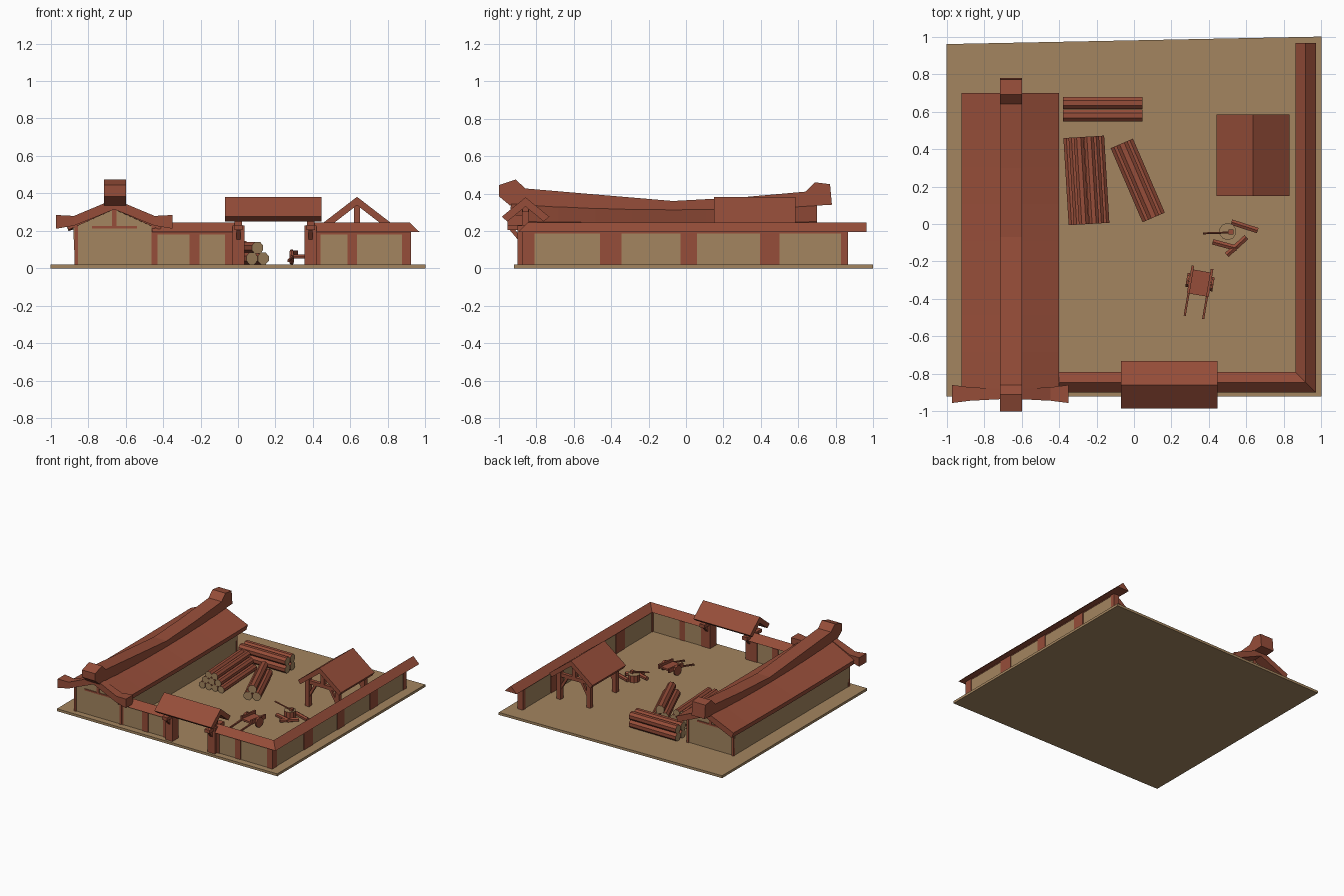
import bpy, bmesh, math
from mathutils import Vector, Matrix

if "Cube" in bpy.data.objects:
    bpy.data.objects.remove(bpy.data.objects["Cube"])


def material(name, rgb):
    m = bpy.data.materials.new(name)
    m.diffuse_color = (*rgb, 1)
    m.use_nodes = True
    m.node_tree.nodes["Principled BSDF"].inputs["Base Color"].default_value = m.diffuse_color
    return m


WOOD = material("red_brown_wood", (0.305, 0.075, 0.041))
TAN = material("tan_earth", (0.37, 0.235, 0.115))


def loft(name, rings, mat, closed=True):
    """Skin a series of equal rings and cap both ends."""
    bm = bmesh.new()
    vs = [[bm.verts.new(p) for p in r] for r in rings]
    n = len(rings[0])
    for a, b in zip(vs, vs[1:]):
        for i in range(n):
            j = (i + 1) % n
            bm.faces.new((a[i], a[j], b[j], b[i]))
    bm.faces.new(vs[0])
    bm.faces.new(vs[-1][::-1])
    bmesh.ops.recalc_face_normals(bm, faces=bm.faces)
    me = bpy.data.meshes.new(name)
    bm.to_mesh(me)
    bm.free()
    me.materials.append(mat)
    ob = bpy.data.objects.new(name, me)
    bpy.context.collection.objects.link(ob)
    return ob


def prism(name, profile, axis, a, b, mat=WOOD):
    """Extrude a 2D profile along an axis from a to b."""
    def put(p, t):
        return {'x': (t, *p), 'y': (p[0], t, p[1]), 'z': (*p, t)}[axis]
    return loft(name, [[put(p, t) for p in profile] for t in (a, b)], mat)


def box(name, x0, x1, y0, y1, z0, z1, mat=WOOD):
    return prism(name, [(x0, y0), (x1, y0), (x1, y1), (x0, y1)], 'z', z0, z1, mat)


def rod(name, p, q, r, sides=8, ends=None, mat=WOOD):
    """Round or square bar between two points; ends may have another colour."""
    p, q = Vector(p), Vector(q)
    rot = (q - p).to_track_quat('Z', 'Y')
    ring = [rot @ Vector((r * math.cos(t), r * math.sin(t), 0))
            for t in [2 * math.pi * (i + .5) / sides for i in range(sides)]]
    ob = loft(name, [[c + v for v in ring] for c in (p, q)], mat)
    if ends:
        ob.data.materials.append(ends)
        for f in ob.data.polygons:
            if len(f.vertices) == sides and (sides != 4):
                f.material_index = 1
    return ob


def gable(c, half, top, slope, t, cut=0.0):
    """Profile of a gabled roof slab; cut pulls the lower eave edge inwards."""
    low = top - half * slope
    i = half - cut
    return [(c - half, low), (c, top), (c + half, low),
            (c + i, top - i * slope - t), (c, top - t), (c - i, top - i * slope - t)]


# ground slab with a slightly skewed rear edge
prism("ground", [(-1, -.92), (1, -.92), (1, 1), (-1, .96)], 'z', 0, .02, TAN)

# longhouse body with pitched gables
CX = -.66
prism("longhouse_walls", [(-.87, .02), (-.45, .02), (-.44, .23), (CX, .325), (-.88, .23)],
      'y', -.87, .62, TAN)
for x in (-.873, -.462):
    for y in (-.877, .612):
        box("longhouse_corner_post", x, x + .018, y, y + .018, .02, .23)
for y in (-.876, .614):
    box("gable_king_post", CX - .012, CX + .012, y, y + .012, .22, .32)
    box("gable_tie_beam", -.78, -.54, y, y + .012, .212, .225)

# sagging longhouse roof
rings = []
for i in range(9):
    y = -.88 + 1.58 * i / 8
    s = .03 * (1 - ((y + .07) / .8) ** 2)
    rings.append([(x, y, z - s * k) for x, z, k in
                  ((-.92, .25, .2), (CX, .365, 1), (-.40, .25, .2),
                   (-.415, .205, .2), (CX, .315, 1), (-.905, .205, .2))])
loft("longhouse_roof", rings, WOOD)

# ridge beam with raised heads
prism("ridge_beam",
      [(-1, .445), (-.91, .475), (-.86, .427), (-.45, .392), (-.07, .36), (.3, .38),
       (.64, .41), (.69, .46), (.77, .45), (.78, .34), (.69, .335), (.64, .315),
       (.3, .30), (-.07, .29), (-.5, .31), (-.86, .335), (-.94, .335), (-1, .385)],
      'x', -.715, -.597)

# front bargeboards with flared ends
for s in (-1, 1):
    loft("bargeboard", [[(CX + s * d, -.907 + h, z1), (CX + s * d, -.907 - h, z1),
                         (CX + s * d, -.907 - h, z0), (CX + s * d, -.907 + h, z0)]
                        for d, z0, z1, h in ((0, .315, .37, .025), (.215, .228, .28, .036),
                                             (.31, .212, .285, .048))], WOOD)

# courtyard wall: plaster core, posts and top rails
box("front_wall_left", -.45, 0, -.868, -.825, .02, .2, TAN)
box("front_wall_right", .39, .918, -.868, -.825, .02, .2, TAN)
box("right_wall", .88, .918, -.868, .86, .02, .2, TAN)
for x0, x1 in ((-.45, -.43), (-.26, -.205), (-.07, -.03), (.42, .44), (.585, .635), (.885, .922)):
    box("front_wall_post", x0, x1, -.873, -.82, .02, .2)
for y0, y1 in ((-.873, -.81), (-.46, -.345), (-.03, .06), (.395, .5), (.83, .866)):
    box("right_wall_post", .875, .923, y0, y1, .02, .2)
for x0, x1 in ((-.45, 0), (.39, .92)):
    box("front_wall_rail", x0, x1, -.871, -.822, .182, .2)
box("right_wall_rail", .877, .921, -.87, .863, .187, .2)

# wall copings, mitred at the corner
W, LOW, TOP = .054, .193, .245
prism("wall_coping_left", [(-.845 - W, LOW), (-.845, TOP), (-.845 + W, LOW)], 'x', -.46, 0)
cop = [(-W, LOW), (0, TOP), (W, LOW)]
loft("wall_coping_right", [[(.39, -.845 + d, z) for d, z in cop],
                           [(.916 - d, -.845 + d, z) for d, z in cop],
                           [(.916 - d, .965, z) for d, z in cop]], WOOD)

# gatehouse
prism("gate_roof", gable(-.858, .127, .38, .82, .05, .03), 'x', -.07, .445)
for x0, x1 in ((-.03, .035), (.355, .42)):
    box("gate_post", x0, x1, -.9, -.82, .02, .23)
    box("gate_tie_beam", x0 + .01, x1 - .01, -.955, -.762, .205, .232)
    xm = (x0 + x1) / 2
    box("gate_king_post", xm - .02, xm + .02, -.876, -.84, .22, .345)
    for s in (-1, 1):
        rod("gate_brace", (xm, -.86 + s * .03, .16), (xm, -.86 + s * .085, .225), .016, 4)
box("gate_ridge_pole", -.05, .425, -.873, -.843, .3, .335)

# open shed
prism("shed_roof", gable(.635, .195, .382, .77, .045, .02), 'y', .15, .585)
for y in (.2, .535):
    for x in (.5, .77):
        box("shed_post", x - .018, x + .018, y - .018, y + .018, .02, .25)
    box("shed_tie_beam", .485, .785, y - .014, y + .014, .205, .235)
    box("shed_king_post", .618, .652, y - .014, y + .014, .22, .345)
    for s in (-1, 1):
        rod("shed_brace", (.635 + s * .13, y, .1), (.635 + s * .06, y, .22), .014, 4)


# log piles
def pile(name, p, q, r, rows, step):
    p, q = Vector((*p, 0)), Vector((*q, 0))
    side = (q - p).normalized().cross(Vector((0, 0, 1)))
    for k, n in enumerate(rows):
        for i in range(n):
            off = side * (2 * r * (i - (n - 1) / 2)) + Vector((0, 0, .02 + r + k * step * r))
            rod(name, p + off, q + off, r * 1.04, 8, TAN)


pile("log_pile_left", (-.268, .465), (-.24, 0), .0275, (4, 3, 2), 1.73)
pile("log_pile_middle", (-.065, .43), (.105, .035), .033, (2, 1), 1.73)
pile("log_pile_back", (-.38, .612), (.045, .612), .033, (2, 2), 1.9)

# hand cart
parts = [box("cart_bed", -.05, .05, -.07, .06, .06, .075)]
for s in (-1, 1):
    parts.append(box("cart_side", s * .052 - .007, s * .052 + .007, -.07, .08, .06, .095))
    parts.append(rod("cart_handle", (s * .05, -.05, .068), (s * .05, -.19, .04), .008, 4))
    parts.append(rod("cart_wheel", (s * .06, 0, .06), (s * .073, 0, .06), .04, 10))
parts.append(rod("cart_axle", (-.07, 0, .06), (.07, 0, .06), .008, 6))
for o in parts:
    o.data.transform(Matrix.Translation((.352, -.31, 0)) @ Matrix.Rotation(-.17, 4, 'Z'))

# chopping block, axe and split wood
rod("chopping_block", (.5, -.04, .02), (.5, -.04, .075), .046, 10, TAN)
rod("axe_handle", (.37, -.05, .115), (.52, -.045, .08), .006, 6)
box("axe_head", .505, .53, -.055, -.03, .068, .095)
for a, b in (((.52, .01), (.66, -.035)), ((.42, -.095), (.55, -.13)), ((.495, -.165), (.6, -.07))):
    rod("split_log", (*a, .035), (*b, .035), .017, 6)
